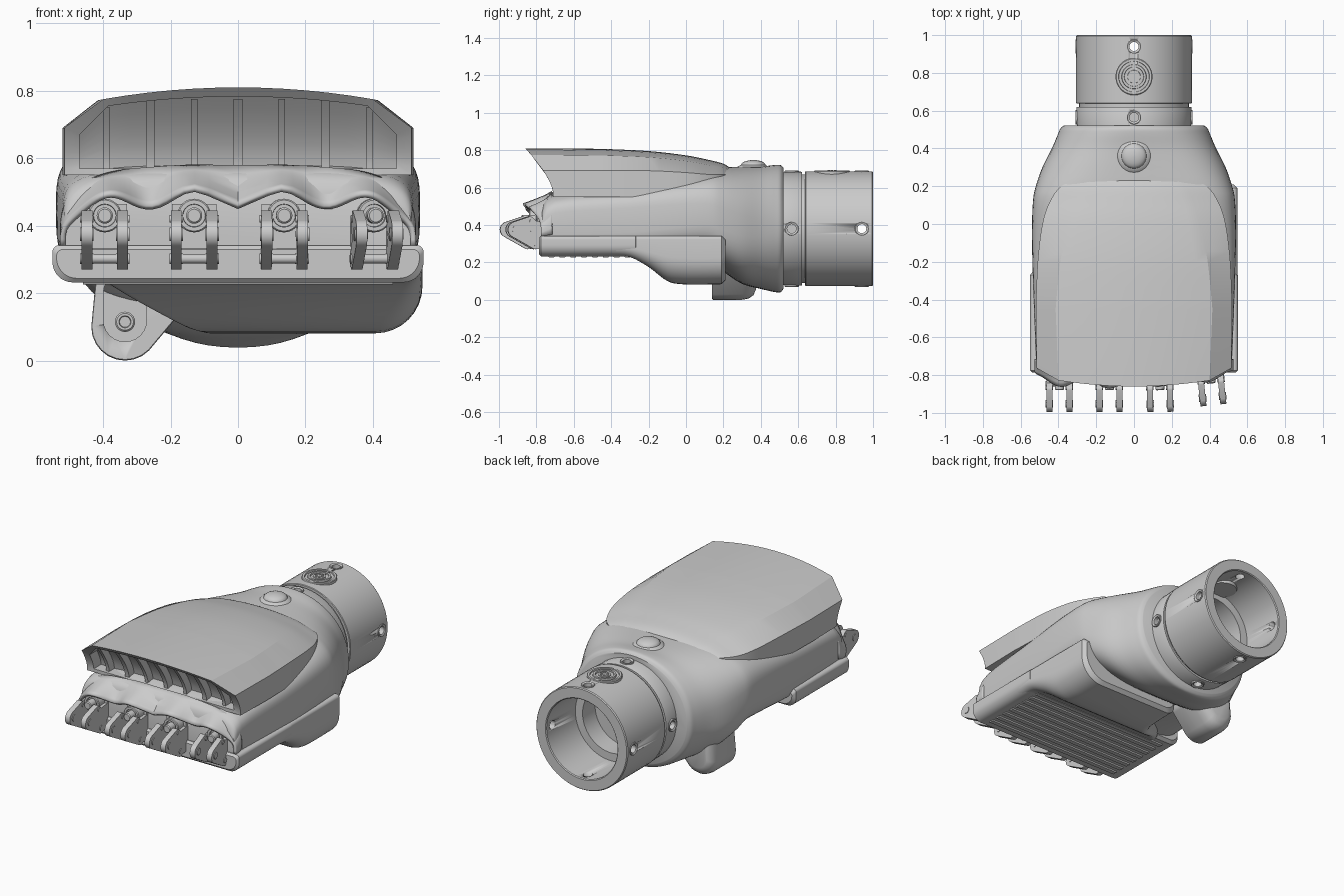
import bpy, bmesh, math
from mathutils import Matrix, Vector
from mathutils.geometry import convex_hull_2d

if "Cube" in bpy.data.objects:
    bpy.data.objects.remove(bpy.data.objects["Cube"])

I4 = Matrix.Identity(4)

def finish(name, bm, angle=35):
    bmesh.ops.remove_doubles(bm, verts=bm.verts, dist=1e-5)
    bmesh.ops.recalc_face_normals(bm, faces=bm.faces)
    me = bpy.data.meshes.new(name)
    bm.to_mesh(me)
    bm.free()
    ob = bpy.data.objects.new(name, me)
    bpy.context.collection.objects.link(ob)
    bpy.ops.object.select_all(action='DESELECT')
    ob.select_set(True)
    bpy.context.view_layer.objects.active = ob
    bpy.ops.object.shade_smooth_by_angle(angle=math.radians(angle))
    return ob

def loft(name, rings, mat=I4, wrap=False, angle=35):
    bm = bmesh.new()
    vr = [[bm.verts.new(mat @ Vector(p)) for p in r] for r in rings]
    n = len(vr[0])
    for a, b in zip(vr, vr[1:] + (vr[:1] if wrap else [])):
        for i in range(n):
            j = (i + 1) % n
            bm.faces.new((a[i], a[j], b[j], b[i]))
    if not wrap:
        bm.faces.new(vr[0])
        bm.faces.new(vr[-1])
    return finish(name, bm, angle)

def lathe(name, profile, mat=I4, seg=32, wrap=False):
    # profile of (height, radius) turned about local z
    t = [2 * math.pi * i / seg for i in range(seg)]
    return loft(name, [[(r * math.cos(k), r * math.sin(k), h) for k in t] for h, r in profile], mat, wrap)

def hull(circles):
    pts = [Vector((a + r * math.cos(k * math.pi / 12), b + r * math.sin(k * math.pi / 12)))
           for a, b, r in circles for k in range(24)]
    return [pts[i] for i in convex_hull_2d(pts)]

def plate_x(name, pts, x0, x1, mat=I4):
    return loft(name, [[(x, p[0], p[1]) for p in pts] for x in (x0, x1)], mat)

def cut(ob, cutters):
    for c in cutters:
        m = ob.modifiers.new("cut", 'BOOLEAN')
        m.object, m.solver = c, 'EXACT'
        bpy.context.view_layer.objects.active = ob
        bpy.ops.object.modifier_apply(modifier=m.name)
        bpy.data.objects.remove(c)

def smooth_stations(st, k=4):
    # Catmull-Rom through rows of numbers
    out = []
    for i in range(len(st) - 1):
        p = [st[max(0, min(len(st) - 1, i + d))] for d in (-1, 0, 1, 2)]
        for s in range(k):
            t = s / k
            out.append([b + .5 * t * (c - a + t * (2*a - 5*b + 4*c - d + t * (3*(b - c) + d - a)))
                        for a, b, c, d in zip(*p)])
    return out + [list(st[-1])]

def spow(v, e):
    return math.copysign(abs(v) ** e, v)

# palm body: y, half width, top, bottom, squareness
body = smooth_stations([
    (-.77, .515, .50, .24, 4), (-.70, .52, .57, .24, 4.5), (-.3, .535, .61, .24, 4.5),
    (-.05, .54, .66, .235, 3.8), (.12, .535, .70, .21, 3.2), (.2, .52, .708, .15, 3),
    (.3, .485, .71, .085, 2.7), (.4, .435, .712, .058, 2.4), (.47, .405, .72, .042, 2.2),
    (.505, .39, .72, .04, 2.1), (.522, .37, .705, .06, 2)])
T = [2 * math.pi * i / 64 for i in range(64)]
loft("palm_body", [[(w * spow(math.cos(t), 2 / n), y,
                     (zt + zb) / 2 + (zt - zb) / 2 * spow(math.sin(t), 2 / n)) for t in T]
                   for y, w, zt, zb, n in body])

# back-of-hand cover with a concave, recessed front
def front_y(z):
    return -.71 - .15 * max(0, (z - .57) / .24) ** 1.5

def cover_grid(w1, zl, zs, w2, zh, zt, yf, rows=6):
    xs = [-w1] + [w2 * (i / 6 - 1) for i in range(13)] + [w1]
    top = [zs] + [zt - (zt - zh) * (x / w2) ** 2 for x in xs[1:-1]] + [zs]
    return [[(x, yf(zl + (t - zl) * r / rows), zl + (t - zl) * r / rows) for x, t in zip(xs, top)]
            for r in range(rows + 1)]

def border(g):
    return g[0] + [r[-1] for r in g[1:-1]] + g[-1][::-1] + [r[0] for r in g[-2:0:-1]]

stations = smooth_stations([
    (-.45, .52, .55, .69, .415, .772, .807), (-.2, .51, .55, .69, .39, .762, .795),
    (0, .485, .56, .68, .35, .742, .772), (.12, .445, .59, .67, .31, .72, .748),
    (.2, .385, .62, .67, .27, .705, .727), (.245, .29, .64, .66, .2, .69, .698)])
rings = [border(cover_grid(*s[1:], lambda z, y=s[0]: y)) for s in reversed(stations)]
rings.append(border(cover_grid(.515, .55, .69, .40, .775, .81, front_y)))
inner = (.47, .57, .67, .385, .755, .783)
rings.append(border(cover_grid(*inner, front_y)))
floor = cover_grid(*inner, lambda z: front_y(z) + .07)
rings.append(border(floor))
bm = bmesh.new()
vr = [[bm.verts.new(p) for p in r] for r in rings]
for a, b in zip(vr, vr[1:]):
    for i in range(len(a)):
        j = (i + 1) % len(a)
        bm.faces.new((a[i], a[j], b[j], b[i]))
bm.faces.new(vr[0])
fv = [[bm.verts.new(p) for p in r] for r in floor]
for a, b in zip(fv, fv[1:]):
    for i in range(len(a) - 1):
        bm.faces.new((a[i], a[i + 1], b[i + 1], b[i]))
finish("hand_cover", bm, 20)

# vent ribs in the cover opening
for i in range(7):
    x, h = (i - 3) * .13, .013 if i % 2 else .01
    zs = [.56 + (.775 - .025 * (i in (0, 6)) - .56) * k / 8 for k in range(9)]
    prof = [(front_y(z) + .02, z) for z in zs] + [(front_y(z) + .09, z) for z in zs[::-1]]
    plate_x(f"vent_rib_{i+1}", prof, x - h, x + h)

# scalloped knuckle visor
bm = bmesh.new()
grid = []
for r in range(7):
    t, row = r / 6, []
    for k in range(81):
        a = math.pi * k / 80
        x, s = -.52 * spow(math.cos(a), .55), max(0, math.sin(a)) ** .55
        c = math.cos(2 * math.pi * (x - .13) / .26)
        z0, z1 = .35 + .225 * s, .34 + (.142 + .026 * c) * s
        y1 = -.775 - (.065 + .03 * c - .07 * max(0, x)) * s
        row.append(bm.verts.new((x, -.715 + (y1 + .715) * t, z0 + (z1 - z0) * t ** .8)))
    grid.append(row)
for a, b in zip(grid, grid[1:]):
    for k in range(80):
        bm.faces.new((a[k], a[k + 1], b[k + 1], b[k]))
visor = finish("knuckle_visor", bm)
m = visor.modifiers.new("thickness", 'SOLIDIFY')
m.thickness, m.offset = .016, 0

# grip pads on sides and underside
def rrect(y, x0, x1, z0, z1, rl, rr, inset=0):
    x0, x1, z0, z1 = x0 + inset, x1 - inset, z0 + inset, z1 - inset
    pts = []
    for cx, cz, r, a0 in ((x1 - .02, z1 - .02, .02, 0), (x0 + .02, z1 - .02, .02, 90),
                          (x0 + rl, z0 + rl, rl, 180), (x1 - rr, z0 + rr, rr, 270)):
        for k in range(9):
            a = math.radians(a0 + k * 11.25)
            pts.append((cx + r * math.cos(a), y, cz + r * math.sin(a)))
    return pts

loft("palm_grip_pad", [rrect(y, -.55, .55, .232, .342, .06, .06, i) for y, i in
                       ((-.787, .012), (-.775, 0), (-.27, 0), (-.25, .015))])
heel = smooth_stations([(-.4, -.45, .235, .05, .05), (-.3, -.42, .228, .05, .05),
                        (-.2, -.34, .175, .06, .08), (-.1, -.2, .1, .06, .13),
                        (-.02, -.15, .083, .06, .14), (.08, -.14, .081, .06, .14),
                        (.19, -.14, .083, .06, .14)])
loft("palm_heel_pad", [rrect(y, xl, .547, zb, .342, rl, rr) for y, xl, zb, rl, rr in heel]
     + [rrect(.21, -.14, .547, .083, .342, .06, .14, .02)])
for i in range(8):
    y = -.74 + i * .058
    plate_x(f"grip_ridge_{i+1}", [(y, .24), (y + .008, .225), (y + .034, .225), (y + .042, .24)], -.46, .46)

# wrist sleeve with collar, groove and through holes
wrist_mat = Matrix.Translation((0, 0, .38)) @ Matrix.Rotation(-math.pi / 2, 4, 'X')
wrist = lathe("wrist_sleeve", [(.48, .3), (.615, .305), (.62, .302), (.62, .29), (.637, .29), (.637, .304),
                               (.641, .307), (.994, .307), (1, .302), (1, .243), (.995, .238), (.72, .238),
                               (.72, .19), (.6, .19)], wrist_mat, 64)
mats = [Matrix.Translation((0, y, .38)) @ Matrix.Rotation(a * math.pi / 2, 4, 'Y')
        for y in (.94, .565) for a in range(4)]
cut(wrist, [lathe("hole_cutter", [(.215, .026), (.36, .026)], m, 20) for m in mats])
for i, m in enumerate(mats):
    lathe(f"hole_rim_{i+1}", [(.285, .038), (.309, .038), (.311, .035), (.306, .024), (.285, .024)], m, 24, True)

# round connector on top of the sleeve
con = Matrix.Translation((0, .78, 0))
lathe("connector", [(.60, .085), (.672, .098), (.686, .098), (.69, .094), (.69, .082), (.682, .08), (.682, .066),
                    (.692, .064), (.692, .052), (.68, .05), (.68, .036), (.69, .034), (.69, .002)], con)
for i in range(6):
    a = i * math.pi / 3
    lathe(f"connector_pin_{i+1}", [(.68, .007), (.694, .007)],
          con @ Matrix.Translation((.02 * math.cos(a), .02 * math.sin(a), 0)), 10)

# dome button behind the cover
lathe("dome_button", [(.66, .095), (.698, .095), (.712, .085), (.718, .07), (.72, .066)] +
      [(.72 + .027 * math.sin(a), .066 * math.cos(a)) for a in (.3, .6, .9, 1.2, 1.5)],
      Matrix.Translation((0, .36, 0)))

# four finger brackets
for i, (x, dy, rot) in enumerate(((-.395, 0, 0), (-.13, 0, 0), (.135, 0, 1), (.395, .035, 6))):
    n = f"finger_{i+1}_"
    M = Matrix.Translation((x, -.75 + dy, 0)) @ Matrix.Rotation(math.radians(rot), 4, 'Z') @ Matrix.Translation((0, .75, 0))
    for side, s in (("left", -.053), ("right", .053)):
        for part, cs in (("lower_arm", [(-.952, .375, .043), (-.845, .302, .032)]),
                         ("upper_arm", [(-.952, .375, .043), (-.875, .425, .02), (-.85, .40, .02)]),
                         ("mount", [(-.845, .302, .032), (-.74, .32, .03), (-.85, .40, .02), (-.74, .40, .03)])):
            k = .016 if part != "mount" else .014
            plate_x(n + side + "_" + part, hull(cs), s - k, s + k, M)
        for py, pz, pr in ((-.952, .375, .02), (-.845, .302, .015), (-.868, .42, .011)):
            lathe(n + side + "_pivot", [(-.02, pr), (.02, pr)],
                  M @ Matrix.Translation((s, py, pz)) @ Matrix.Rotation(math.pi / 2, 4, 'Y'), 16)
    lathe(n + "cross_pin", [(-.05, .014), (.05, .014)],
          M @ Matrix.Translation((0, -.845, .302)) @ Matrix.Rotation(math.pi / 2, 4, 'Y'), 16)
    bolt = M @ Matrix.Translation((0, 0, .43)) @ Matrix.Rotation(math.pi / 2, 4, 'X')
    lathe(n + "bolt", [(.73, .05), (.835, .05), (.84, .046), (.84, .034), (.825, .033), (.825, .024),
                       (.875, .024), (.88, .019)], bolt, 24)
    plate_x(n + "socket", [(-.785, .33), (-.74, .33), (-.74, .465), (-.785, .465)], -.066, .066, M)

# thumb boss with a slotted recess and pivot
shape = hull([(-.335, .1, .1), (-.335, .26, .085), (-.20, .16, .035)])
def boss_ring(y, s):
    return [(-.33 + (p[0] + .33) * s, y, .16 + (p[1] - .16) * s) for p in shape]
boss = loft("thumb_boss", [boss_ring(y, s) for y, s in
                           ((.14, .98), (.145, 1), (.30, 1), (.335, .96), (.36, .85), (.375, .65))])
slot = hull([(-.335, .12, .064), (-.335, .2, .064)])
cut(boss, [loft("slot_cutter", [[(p[0], y, p[1]) for p in slot] for y in (.1, .19)])])
lathe("thumb_pivot", [(-.2, .03), (-.165, .03), (-.16, .025), (-.16, .018), (-.168, .016)],
      Matrix.Translation((-.335, 0, .115)) @ Matrix.Rotation(math.pi / 2, 4, 'X'), 24)
